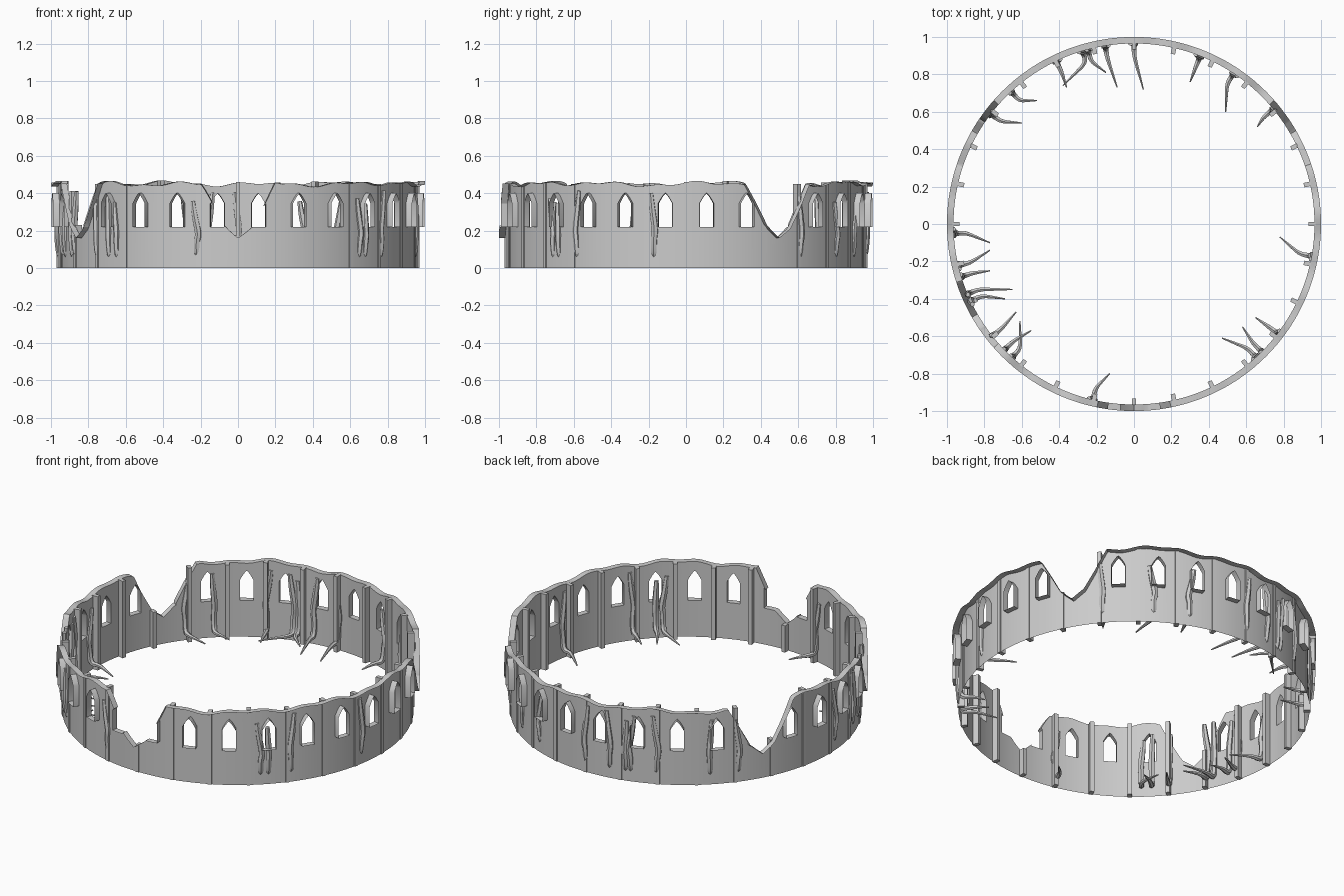
import bpy, bmesh, math, random
from math import sin, cos, radians, pi

random.seed(4)
cube = bpy.data.objects.get("Cube")
if cube:
    bpy.data.objects.remove(cube)

stone = bpy.data.materials.new("grey_stone")
stone.use_nodes = True
stone.diffuse_color = (0.6, 0.6, 0.6, 1)
stone.node_tree.nodes["Principled BSDF"].inputs["Base Color"].default_value = (0.6, 0.6, 0.6, 1)

BAYS = 28
STEP = 360 / BAYS
R_WALL, R_OUT = 0.965, 1.0
HALF_WIN = 2.2                     # half window width in degrees
SILL, SPRING, APEX = 0.22, 0.345, 0.40
BREACHES = (30, 150, 210, 270)
NOTCH = [(-11.5, 0.455), (-8, 0.35), (-4, 0.22), (0, 0.16),
         (4, 0.21), (8, 0.33), (11.5, 0.455)]


def crest(a):
    """Height of the ragged wall top at angle a."""
    t = radians(a)
    z = 0.451 + 0.008 * sin(13 * t + 1) + 0.006 * sin(29 * t) + 0.004 * sin(7 * t)
    for b in BREACHES:
        d = (a - b + 180) % 360 - 180
        for (d0, z0), (d1, z1) in zip(NOTCH, NOTCH[1:]):
            if d0 <= d <= d1:
                z = min(z, z0 + (z1 - z0) * (d - d0) / (d1 - d0))
    return z


def arch(offset):
    t = min(abs(offset) / HALF_WIN, 1)
    return APEX - (APEX - SPRING) * t ** 1.3


def finish(obj, angle):
    obj.data.materials.append(stone)
    bpy.ops.object.select_all(action='DESELECT')
    obj.select_set(True)
    bpy.context.view_layer.objects.active = obj
    bpy.ops.object.shade_smooth_by_angle(angle=radians(angle))


def mesh_object(name, bm, angle=30):
    mesh = bpy.data.meshes.new(name)
    bm.to_mesh(mesh)
    bm.free()
    obj = bpy.data.objects.new(name, mesh)
    bpy.context.collection.objects.link(obj)
    finish(obj, angle)


# Ring wall: thin sheet with pointed windows and a ragged, breached top
bm = bmesh.new()
verts = {}


def vert(a, z):
    key = (round(a % 360, 3) % 360, round(z, 4))
    if key not in verts:
        t = radians(a)
        verts[key] = bm.verts.new((R_WALL * cos(t), R_WALL * sin(t), z))
    return verts[key]


window = [HALF_WIN * k / 4 for k in range(-4, 5)]
side = [STEP / 2, 5, 3.6]
offsets = [-s for s in side] + window + side[::-1]
for bay in range(BAYS):
    centre = (bay + 0.5) * STEP
    for p, q in zip(offsets, offsets[1:]):
        columns = []
        for o in (p, q):
            top = crest(centre + o)
            columns.append([(centre + o, min(z, top)) for z in (0, SILL, arch(o), top)])
        for k in range(3):
            if k == 1 and abs(p + q) / 2 < HALF_WIN:
                continue
            (l, r) = columns
            ring = [vert(*c) for c in (l[k], r[k], r[k + 1], l[k + 1])]
            ring = list(dict.fromkeys(ring))
            if len(ring) > 2:
                bm.faces.new(ring)

# Coping and window reveals: open edges pushed outwards
rim = [e for e in bm.edges if e.is_boundary and max(v.co.z for v in e.verts) > 0.01]
new = bmesh.ops.extrude_edge_only(bm, edges=rim)["geom"]
for v in new:
    if isinstance(v, bmesh.types.BMVert):
        v.co.x *= R_OUT / R_WALL
        v.co.y *= R_OUT / R_WALL
bmesh.ops.recalc_face_normals(bm, faces=bm.faces)
mesh_object("ring_wall", bm)

# Pilasters between the bays
bm = bmesh.new()
for i in range(BAYS):
    a = i * STEP
    near = min(((a - b + 180) % 360 - 180 for b in BREACHES), key=abs)
    height = crest(a) + 0.002
    if 7 < abs(near) < 12:
        height = 0.45
    t = radians(a)
    box = bmesh.ops.create_cube(bm, size=1)["verts"]
    for v in box:
        r, s, z = 0.951 + v.co.x * 0.038, v.co.y * 0.024, (v.co.z + 0.5) * height
        v.co = (r * cos(t) - s * sin(t), r * sin(t) + s * cos(t), z)
mesh_object("pilasters", bm)

# Roots: run down the wall and curl inwards near the ground (base x, y, tip x, y)
ROOTS = [(-.22, -.94, -.13, -.80), (.64, -.70, .47, -.61), (.68, -.68, .58, -.55),
         (.76, -.58, .65, -.50), (.94, -.17, .78, -.07), (.74, .61, .66, .52),
         (.53, .80, .49, .60), (.35, .89, .30, .76), (0, .95, .05, .72),
         (-.15, .93, -.09, .73), (-.24, .91, -.15, .81), (-.27, .91, -.38, .74),
         (-.41, .86, -.36, .73), (-.65, .70, -.52, .66), (-.78, .60, -.60, .54),
         (-.95, -.05, -.77, -.10), (-.93, -.22, -.77, -.14), (-.92, -.28, -.77, -.25),
         (-.88, -.37, -.65, -.35), (-.87, -.41, -.69, -.40), (-.76, -.60, -.63, -.47),
         (-.68, -.66, -.55, -.57), (-.64, -.70, -.61, -.52)]


def root(name, bx, by, tx, ty):
    base = math.atan2(by, bx)
    top = random.uniform(0.34, 0.42)
    sway = random.uniform(-0.03, 0.03)

    def on_wall(shift, z, r=0.965):
        return (r * cos(base + shift), r * sin(base + shift), z)

    # the curl leaves the wall radially, then bends to the tip
    knee = on_wall(0, 0.055, 0.90)
    mid = ((knee[0] + tx) / 2, (knee[1] + ty) / 2, 0.05)
    path = [on_wall(sway, top), on_wall(sway * 0.6, top * 0.8), on_wall(-sway * 0.5, top * 0.5),
            on_wall(0, 0.15), on_wall(0, 0.05, 0.955), knee, mid, (tx, ty, 0.04)]
    widths = [0.7, 1, 1.05, 1, 0.9, 0.7, 0.45, 0.2]
    curve = bpy.data.curves.new(name, 'CURVE')
    curve.dimensions = '3D'
    curve.bevel_depth = 0.018
    curve.bevel_resolution = 1
    curve.resolution_u = 4
    curve.use_fill_caps = True
    spline = curve.splines.new('NURBS')
    spline.points.add(len(path) - 1)
    for pt, co, w in zip(spline.points, path, widths):
        pt.co = (*co, 1)
        pt.radius = w
    spline.order_u = 3
    spline.use_endpoint_u = True
    obj = bpy.data.objects.new(name, curve)
    bpy.context.collection.objects.link(obj)
    bpy.ops.object.select_all(action='DESELECT')
    obj.select_set(True)
    bpy.context.view_layer.objects.active = obj
    bpy.ops.object.convert(target='MESH')
    finish(bpy.context.view_layer.objects.active, 50)


for n, r in enumerate(ROOTS):
    root(f"root_{n + 1}", *r)
